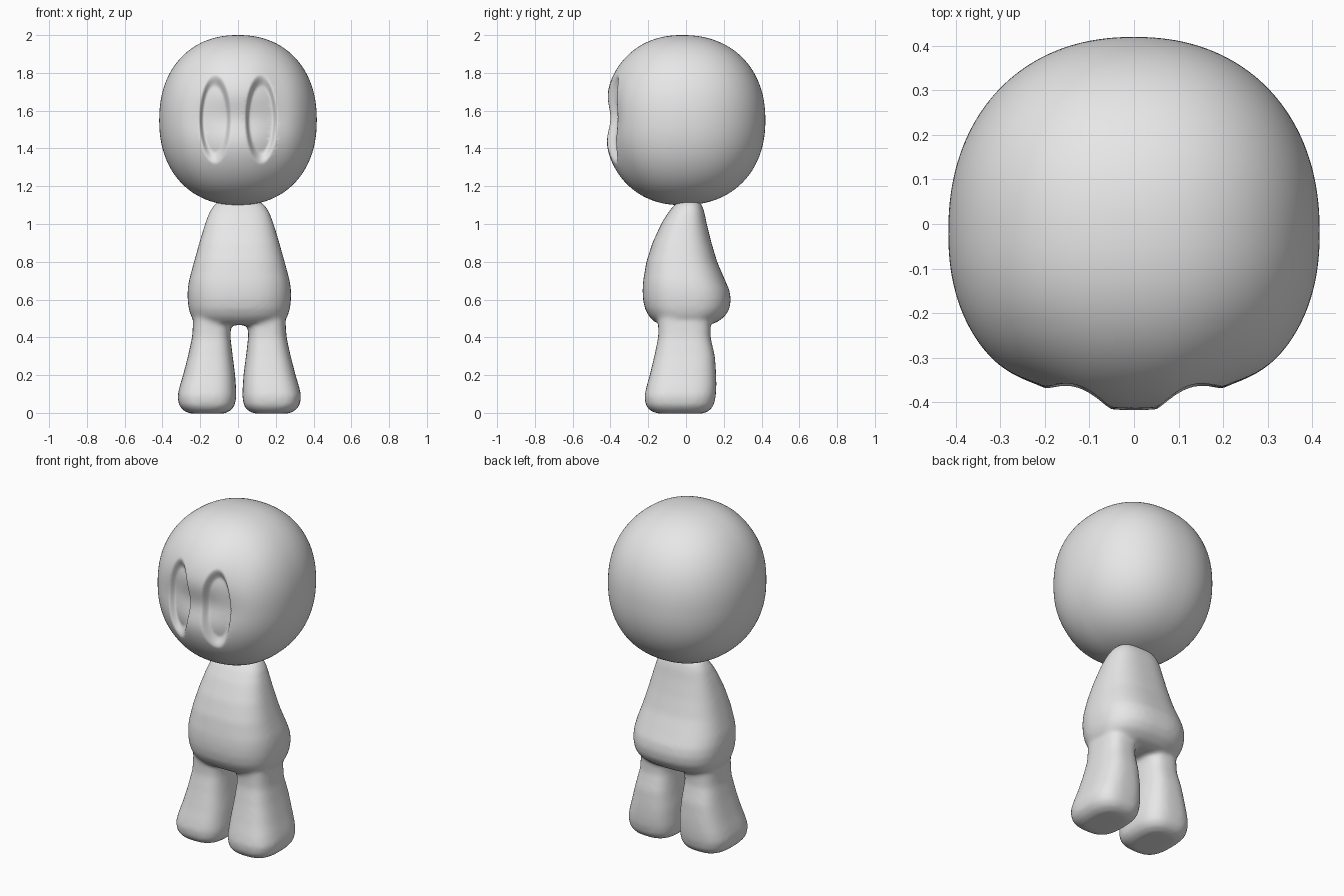
import bpy, bmesh, math
from mathutils import Vector

if "Cube" in bpy.data.objects:
    bpy.data.objects.remove(bpy.data.objects["Cube"])

grey = bpy.data.materials.new("light_grey")
grey.diffuse_color = (0.8, 0.8, 0.8, 1)
grey.use_nodes = True
grey.node_tree.nodes["Principled BSDF"].inputs["Base Color"].default_value = grey.diffuse_color


def spow(v, p):
    return math.copysign(abs(v) ** p, v)


def add_object(name, bm):
    bmesh.ops.recalc_face_normals(bm, faces=bm.faces)
    for f in bm.faces:
        f.smooth = True
    mesh = bpy.data.meshes.new(name)
    bm.to_mesh(mesh)
    bm.free()
    mesh.materials.append(grey)
    obj = bpy.data.objects.new(name, mesh)
    bpy.context.collection.objects.link(obj)
    return obj


def loft(bm, sections, power, side=1, n=48):
    """Stack of rounded sections (z, x0, x1, y0, y1), capped at both ends."""
    rings = []
    for z, x0, x1, y0, y1 in sections:
        ring = []
        for i in range(n):
            a = 2 * math.pi * i / n
            x = (x0 + x1) / 2 + (x1 - x0) / 2 * spow(math.cos(a), 2 / power)
            y = (y0 + y1) / 2 + (y1 - y0) / 2 * spow(math.sin(a), 2 / power)
            ring.append(bm.verts.new((side * x + 0.007, y, z)))
        rings.append(ring)
    for a, b in zip(rings, rings[1:]):
        for i in range(n):
            j = (i + 1) % n
            bm.faces.new((a[i], a[j], b[j], b[i]))
    bm.faces.new(rings[0])
    bm.faces.new(rings[-1])


# Head: squarish ball with a flattened face and two pressed-in eye sockets
bm = bmesh.new()
bmesh.ops.create_icosphere(bm, subdivisions=7, radius=1)
P = 2.2
for v in bm.verts:
    d = v.co.normalized()
    k = sum(abs(c) ** P for c in d) ** (-1 / P)
    x, y, z = d * k
    x, z = x * 0.417, 1.55 + z * 0.45
    if y < 0:
        face = min(1.0, -y / 0.5) ** 2
        y *= 0.415
        # dip between brow and cheeks, flatter temples
        y += face * 0.035 * math.exp(-((z - 1.56) / 0.1) ** 2 - (x / 0.2) ** 2)
        y += face * 0.018 * math.exp(-((abs(x) - 0.2) / 0.09) ** 2
                                     - ((z - 1.56) / 0.3) ** 2)
        # eye sockets
        r = math.hypot((abs(x) - 0.122) / 0.083, (z - 1.555) / 0.232)
        t = max(0.0, min(1.0, (1.04 - r) / 0.32))
        y += 0.042 * t * t * (3 - 2 * t)
    else:
        y *= 0.44
    v.co = Vector((x, y - 0.02, z))
head = add_object("head", bm)
# thin out the fine ball while keeping the socket rims
dec = head.modifiers.new("thin", 'DECIMATE')
dec.ratio = 0.4

# Body: torso and two legs blended into one smooth skin
bm = bmesh.new()
torso = [(0.465, 0.17, -0.12, 0.12), (0.48, 0.225, -0.165, 0.165),
         (0.51, 0.255, -0.195, 0.205), (0.55, 0.268, -0.217, 0.23),
         (0.60, 0.274, -0.228, 0.238), (0.65, 0.274, -0.23, 0.23),
         (0.70, 0.267, -0.227, 0.208), (0.80, 0.24, -0.21, 0.165),
         (0.90, 0.212, -0.178, 0.135), (1.00, 0.182, -0.132, 0.11),
         (1.06, 0.16, -0.095, 0.098), (1.10, 0.135, -0.063, 0.085),
         (1.125, 0.10, -0.035, 0.065)]
loft(bm, [(z, -w, w, y0, y1) for z, w, y0, y1 in torso], 2.6)
leg = [(-0.004, 0.08, 0.26, -0.15, 0.09), (0.012, 0.045, 0.295, -0.19, 0.125),
       (0.04, 0.023, 0.32, -0.214, 0.147), (0.09, 0.016, 0.328, -0.22, 0.158),
       (0.14, 0.018, 0.316, -0.209, 0.161), (0.20, 0.022, 0.298, -0.192, 0.16),
       (0.30, 0.035, 0.272, -0.168, 0.153), (0.40, 0.047, 0.25, -0.147, 0.13),
       (0.46, 0.045, 0.246, -0.147, 0.13), (0.60, 0.04, 0.24, -0.15, 0.13)]
for side in (-1, 1):
    loft(bm, leg, 2.9, side)
body = add_object("body", bm)
rem = body.modifiers.new("blend", 'REMESH')
rem.mode = 'VOXEL'
rem.voxel_size = 0.012
rem.use_smooth_shade = True
smooth = body.modifiers.new("soften", 'SMOOTH')
smooth.factor = 0.5
smooth.iterations = 12
